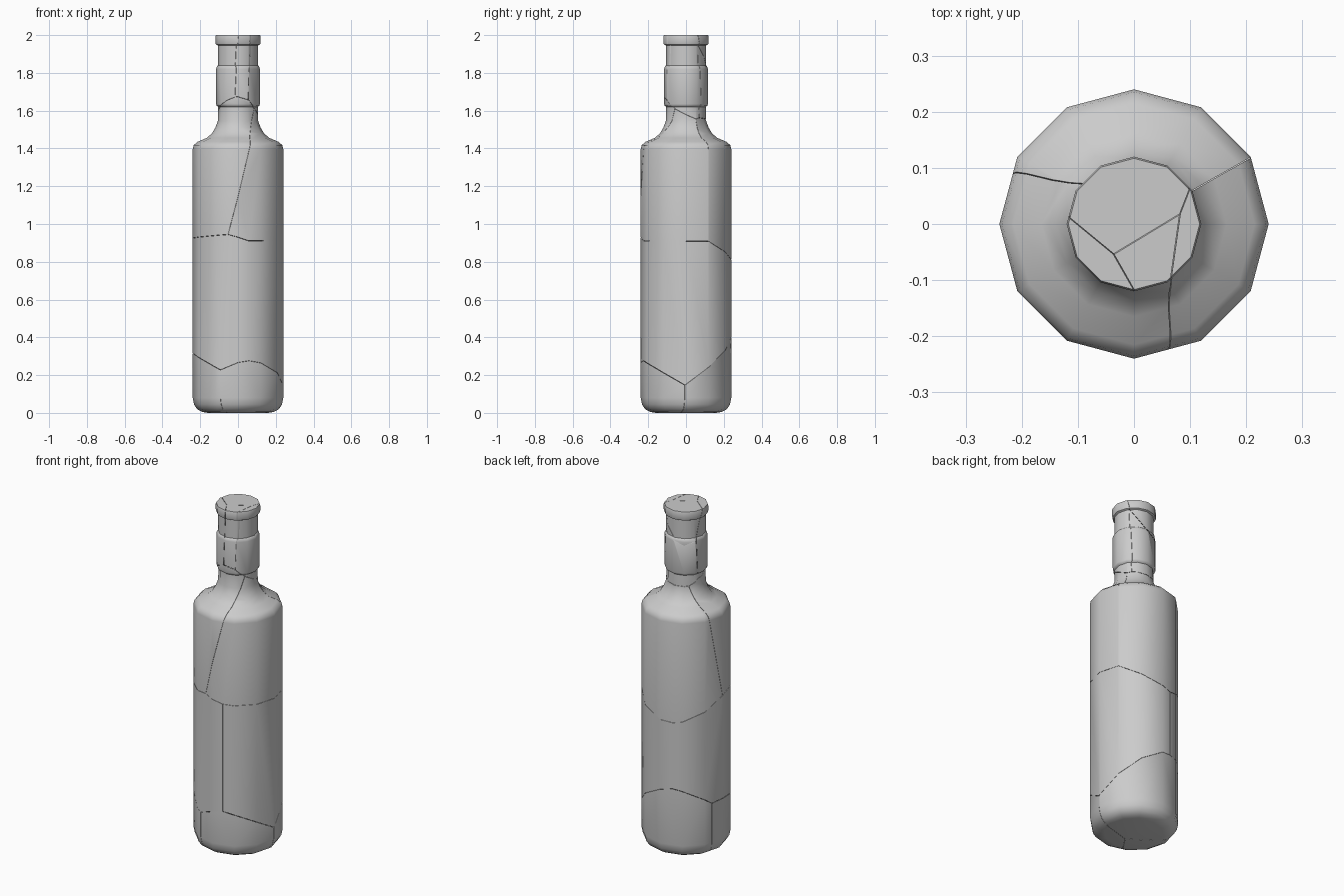
import bpy, bmesh, math
from mathutils import Vector

if "Cube" in bpy.data.objects:
    bpy.data.objects.remove(bpy.data.objects["Cube"])

# Bottle profile (radius, height), lathed with 12 sides
PROFILE = [(0.16, 0.0), (0.19, 0.005), (0.217, 0.02), (0.233, 0.045), (0.24, 0.08),
           (0.24, 1.395), (0.235, 1.417), (0.215, 1.435), (0.165, 1.456), (0.138, 1.48),
           (0.12, 1.51), (0.107, 1.545), (0.105, 1.62), (0.113, 1.626), (0.116, 1.635),
           (0.116, 1.82), (0.113, 1.832), (0.107, 1.838), (0.107, 1.945), (0.117, 1.95),
           (0.12, 1.96), (0.12, 1.99), (0.117, 2.0)]
SIDES = 12
HALF_GAP = 0.0007

# Shard centres (x, y, z, weight): the bottle is cracked into these cells
SHARDS = {
    "base_left": (-0.38, -0.12, 0.0, 0),
    "base_front": (0.11, -0.44, 0.0, 0),
    "base_back": (-0.10, 0.293, 0.0, 0),
    "body_left": (-0.065, -0.152, 0.6, 0),
    "body_right": (0.125, -0.099, 0.6, 0),
    "shoulder_left": (-0.115, -0.136, 1.28, 0),
    "shoulder_right": (0.125, -0.095, 1.22, 0),
    "shoulder_back": (-0.018, 0.156, 1.22, 0),
    "neck_left": (-0.30, 0.10, 1.87, 0),
    "neck_right": (0.255, 0.205, 1.85, 0),
    "neck_back": (-0.042, 0.247, 1.86, 0),
    "cap_top": (-0.10, 0.343, 1.94, 0.055),
}


def lathe():
    """Closed solid of revolution."""
    bm = bmesh.new()
    rings = []
    for r, z in PROFILE:
        rings.append([bm.verts.new((r * math.cos(2 * math.pi * i / SIDES),
                                    r * math.sin(2 * math.pi * i / SIDES), z))
                      for i in range(SIDES)])
    for a, b in zip(rings, rings[1:]):
        for i in range(SIDES):
            j = (i + 1) % SIDES
            bm.faces.new((a[i], a[j], b[j], b[i]))
    bm.faces.new(rings[0][::-1])
    bm.faces.new(rings[-1])
    return bm


def cut(bm, point, normal):
    """Remove what lies beyond the plane and close the hole."""
    if not bm.verts:
        return
    bmesh.ops.bisect_plane(bm, geom=bm.verts[:] + bm.edges[:] + bm.faces[:], dist=1e-6,
                           plane_co=point, plane_no=normal, clear_outer=True)
    rim = [e for e in bm.edges if e.is_boundary]
    if rim:
        bmesh.ops.edgeloop_fill(bm, edges=rim)


# Shards of the bottle
for name, (x, y, z, w) in SHARDS.items():
    bm = lathe()
    p = Vector((x, y, z))
    for other, (ox, oy, oz, ow) in SHARDS.items():
        if other == name:
            continue
        d = Vector((ox, oy, oz)) - p
        t = (d.length_squared + w - ow) / (2 * d.length)
        n = d.normalized()
        cut(bm, p + n * (t - HALF_GAP), n)
    bmesh.ops.recalc_face_normals(bm, faces=bm.faces[:])
    mesh = bpy.data.meshes.new(name)
    bm.to_mesh(mesh)
    bm.free()
    mesh.polygons.foreach_set("use_smooth", [True] * len(mesh.polygons))
    mesh.set_sharp_from_angle(angle=math.radians(42))
    bpy.context.collection.objects.link(bpy.data.objects.new(name, mesh))
